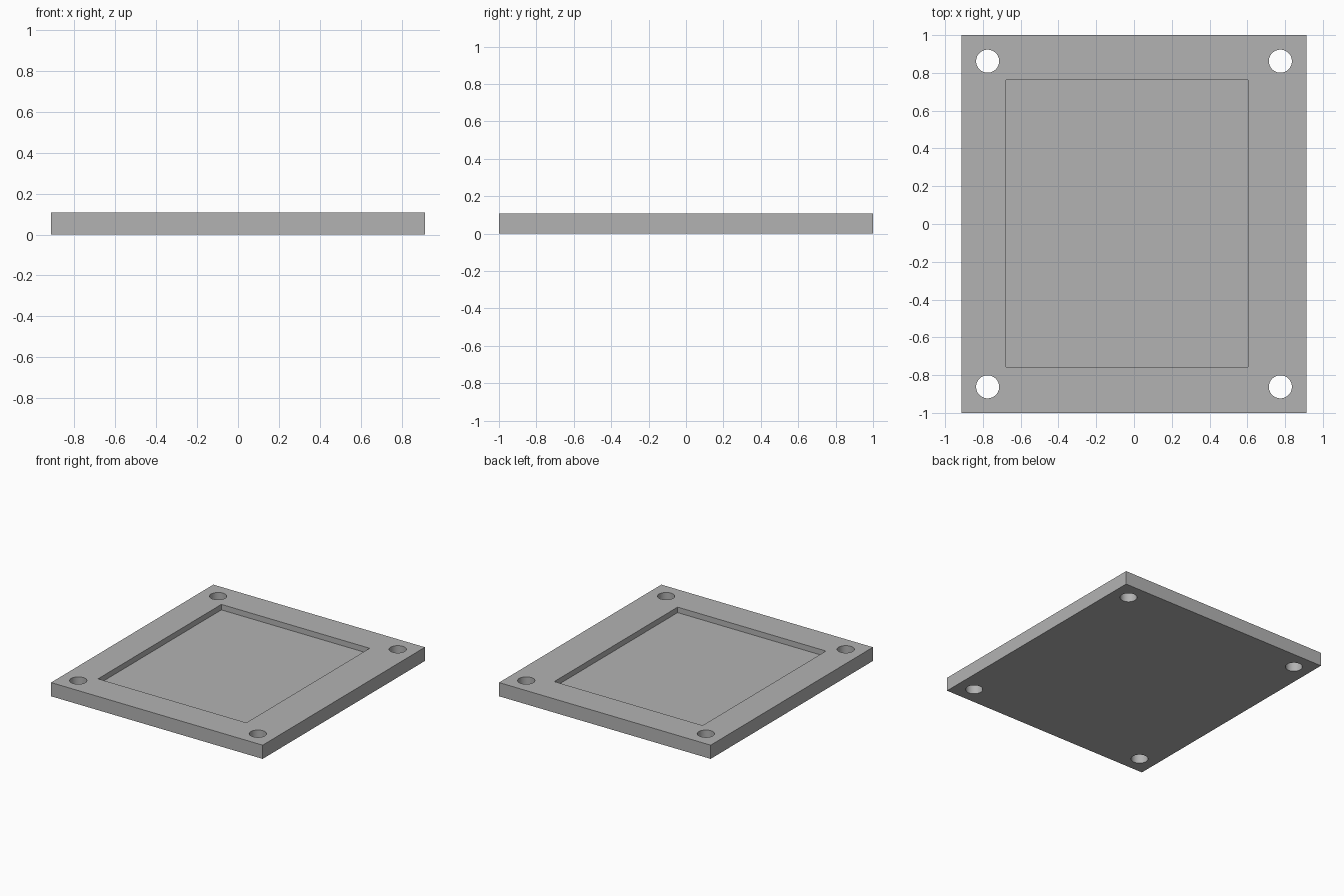
import bpy, bmesh
from mathutils import Matrix, Vector

cube = bpy.data.objects.get("Cube")
if cube:
    bpy.data.objects.remove(cube, do_unlink=True)

HALF_X, HALF_Y, THICK = 0.913, 1.0, 0.107
POCKET_X, POCKET_Y, POCKET_DEPTH = (-0.677, 0.603), (-0.758, 0.762), 0.043
HOLE_X, HOLE_Y, HOLE_R = 0.775, 0.862, 0.061

grey = bpy.data.materials.new("plain grey")
grey.use_nodes = True
colour = (0.45, 0.45, 0.45, 1)
grey.diffuse_color = colour
grey.node_tree.nodes["Principled BSDF"].inputs["Base Color"].default_value = colour


def make_object(name, bm):
    mesh = bpy.data.meshes.new(name)
    bm.to_mesh(mesh)
    bm.free()
    mesh.materials.append(grey)
    obj = bpy.data.objects.new(name, mesh)
    bpy.context.collection.objects.link(obj)
    return obj


def box(name, xs, ys, zs):
    bm = bmesh.new()
    spans = (xs, ys, zs)
    centre = Vector([(a + b) / 2 for a, b in spans])
    size = Vector([b - a for a, b in spans])
    bmesh.ops.create_cube(bm, size=1,
                          matrix=Matrix.Translation(centre) @ Matrix.Diagonal(size).to_4x4())
    return make_object(name, bm)


# Flat base plate
plate = box("base_plate", (-HALF_X, HALF_X), (-HALF_Y, HALF_Y), (0, THICK))

# Shallow off-centre pocket in the top
pocket = box("pocket_cutter", POCKET_X, POCKET_Y, (THICK - POCKET_DEPTH, THICK * 2))

# Round through holes in the four corners
bm = bmesh.new()
for sx in (-1, 1):
    for sy in (-1, 1):
        bmesh.ops.create_cone(bm, cap_ends=True, segments=48, radius1=HOLE_R,
                              radius2=HOLE_R, depth=THICK * 4,
                              matrix=Matrix.Translation((sx * HOLE_X, sy * HOLE_Y, 0)))
holes = make_object("hole_cutter", bm)

# Cut the plate, then drop the cutters
bpy.context.view_layer.objects.active = plate
plate.select_set(True)
for cutter in (pocket, holes):
    cut = plate.modifiers.new(cutter.name, "BOOLEAN")
    cut.operation = "DIFFERENCE"
    cut.solver = "EXACT"
    cut.object = cutter
    bpy.ops.object.modifier_apply(modifier=cut.name)
    bpy.data.objects.remove(cutter, do_unlink=True)

bpy.ops.object.shade_smooth_by_angle(angle=0.5)
